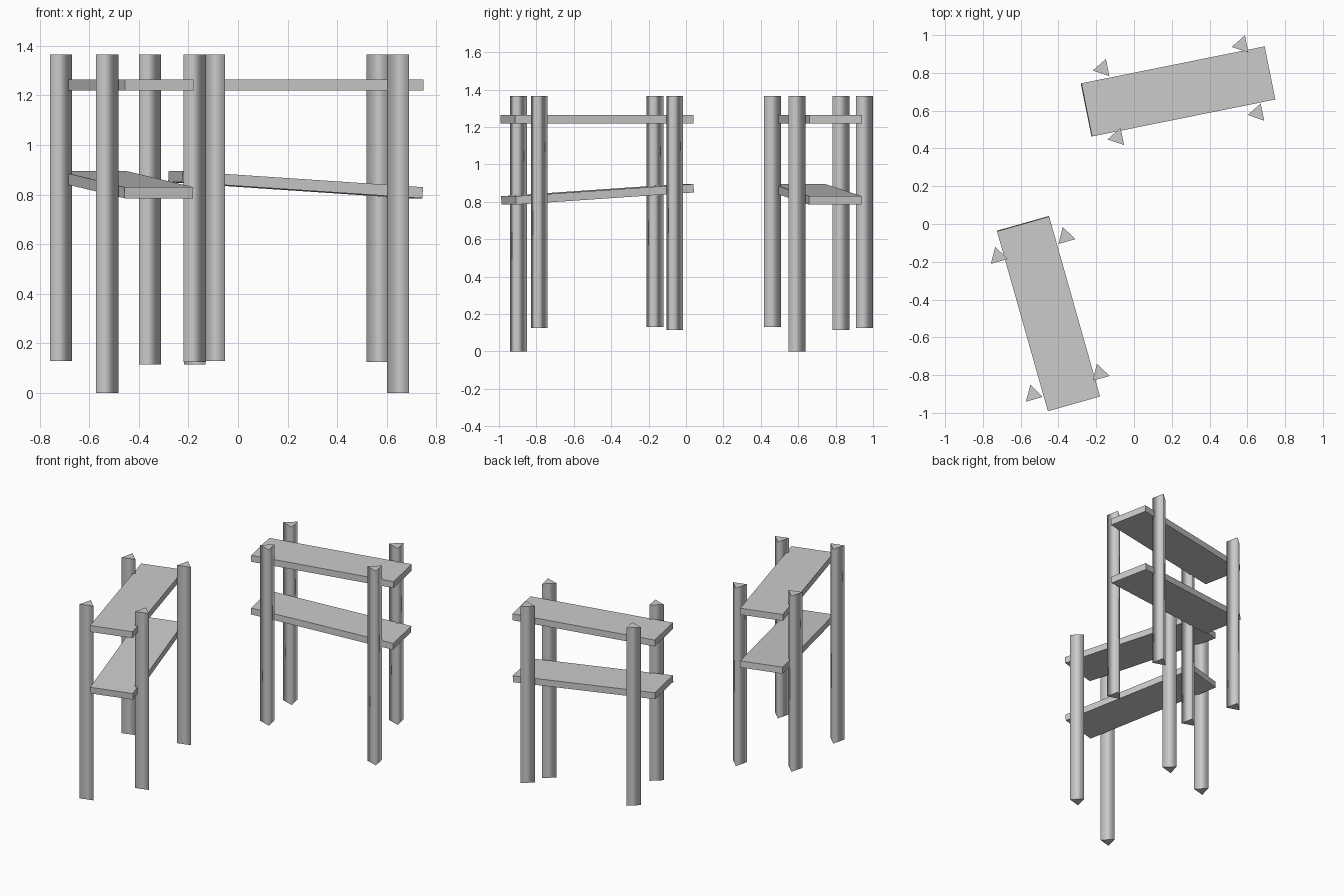
import bpy, bmesh, math
from mathutils import Matrix, Vector

if "Cube" in bpy.data.objects:
    bpy.data.objects.remove(bpy.data.objects["Cube"])

grey = bpy.data.materials.new("plain_grey")
grey.diffuse_color = (0.6, 0.6, 0.6, 1)
grey.use_nodes = True
grey.node_tree.nodes["Principled BSDF"].inputs["Base Color"].default_value = grey.diffuse_color

TOP = 1.365          # top of every post
POST_R = 0.0535      # circumradius of the triangular posts
LENGTH, WIDTH, THICK = 0.99, 0.287, 0.045


def finish(bm, name, world):
    mesh = bpy.data.meshes.new(name)
    bm.to_mesh(mesh)
    bm.free()
    mesh.materials.append(grey)
    obj = bpy.data.objects.new(name, mesh)
    obj.matrix_world = world
    bpy.context.collection.objects.link(obj)


def shelf(name, rack, x, z, tilt):
    bm = bmesh.new()
    bmesh.ops.create_cube(bm, size=1)
    bmesh.ops.scale(bm, vec=(LENGTH, WIDTH, THICK), verts=bm.verts)
    finish(bm, name, rack @ Matrix.Translation((x, 0, z)) @ Matrix.Rotation(tilt, 4, 'Y'))


def post(name, rack, x, y, bottom):
    # Three-sided prism: softly shaded sides, crisp end caps
    bm = bmesh.new()
    ring = [bm.verts.new((POST_R * math.cos(a), POST_R * math.sin(a), bottom))
            for a in (math.pi, math.pi * 5 / 3, math.pi / 3)]
    cap = bm.faces.new(ring)
    out = bmesh.ops.extrude_face_region(bm, geom=[cap], use_keep_orig=True)
    top = [v for v in out["geom"] if isinstance(v, bmesh.types.BMVert)]
    bmesh.ops.translate(bm, vec=(0, 0, TOP - bottom), verts=top)
    bmesh.ops.recalc_face_normals(bm, faces=bm.faces)
    for f in bm.faces:
        f.smooth = abs(f.normal.z) < 0.5
        if not f.smooth:
            for e in f.edges:
                e.smooth = False
    finish(bm, name, rack @ Matrix.Translation((x, y, 0)))


# Posts in rack space: name, x, y, bottom height
POSTS = [("back_left_post", -0.369, 0.198, 0.115),
         ("back_right_post", 0.377, 0.175, 0.125),
         ("front_left_post", -0.365, -0.175, 0.13),
         ("front_right_post", 0.388, -0.195, 0.0)]

# Two identical racks, turned differently
for label, cx, cy, angle in (("rear_rack", 0.235, 0.702, 11.4),
                             ("side_rack", -0.4525, -0.476, -74.2)):
    rack = Matrix.Translation((cx, cy, 0)) @ Matrix.Rotation(math.radians(angle), 4, 'Z')
    shelf(label + "_upper_shelf", rack, 0, 1.2425, 0)
    shelf(label + "_lower_shelf", rack, -0.003, 0.84, math.radians(3.75))
    for name, x, y, bottom in POSTS:
        post(label + "_" + name, rack, x, y, bottom)
